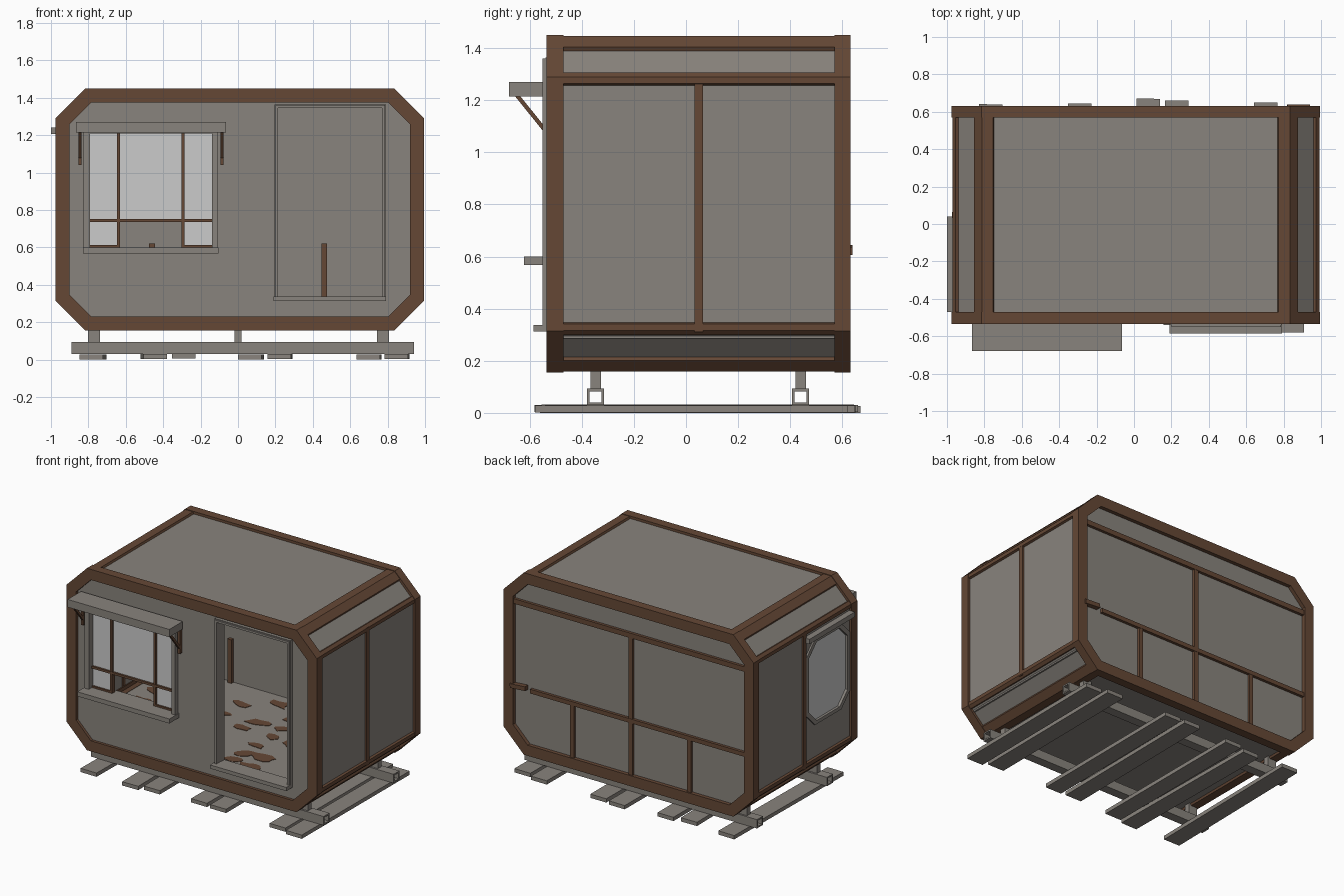
import bpy, bmesh, math, random
from mathutils import Matrix, Vector

if "Cube" in bpy.data.objects:
    bpy.data.objects.remove(bpy.data.objects["Cube"])

random.seed(4)


def material(name, rgb):
    m = bpy.data.materials.new(name)
    m.diffuse_color = (*rgb, 1)
    m.use_nodes = True
    m.node_tree.nodes["Principled BSDF"].inputs["Base Color"].default_value = m.diffuse_color
    return m


GREY = material("weathered grey", (0.25, 0.23, 0.205))
RUST = material("rust brown", (0.13, 0.064, 0.036))
GLASS = material("pale glass", (0.6, 0.6, 0.6))

AXES = {  # plane of the profile -> matrix, extruded along the named axis
    'y': Matrix(((1, 0, 0), (0, 0, -1), (0, 1, 0))),
    'x': Matrix(((0, 0, 1), (1, 0, 0), (0, 1, 0))),
    'z': Matrix.Identity(3),
}


def plate(name, loops, axis, lo, hi, mat):
    """Extrude 2D loops (inner loops become holes) along an axis from lo to hi."""
    cu = bpy.data.curves.new(name, 'CURVE')
    cu.dimensions, cu.fill_mode, cu.extrude = '2D', 'BOTH', (hi - lo) / 2
    for loop in loops:
        s = cu.splines.new('POLY')
        s.points.add(len(loop) - 1)
        for p, (u, v) in zip(s.points, loop):
            p.co = (u, v, 0, 1)
        s.use_cyclic_u = True
    tmp = bpy.data.objects.new(name, cu)
    bpy.context.collection.objects.link(tmp)
    dg = bpy.context.evaluated_depsgraph_get()
    me = bpy.data.meshes.new_from_object(tmp.evaluated_get(dg))
    bpy.data.objects.remove(tmp)
    bpy.data.curves.remove(cu)
    me.transform(AXES[axis].to_4x4())
    shift = Vector([(lo + hi) / 2 if a == axis else 0 for a in 'xyz'])
    me.transform(Matrix.Translation(shift))
    return finish(name, me, mat)


def finish(name, me, mat):
    bm = bmesh.new()
    bm.from_mesh(me)
    bmesh.ops.remove_doubles(bm, verts=bm.verts, dist=1e-5)
    bmesh.ops.recalc_face_normals(bm, faces=bm.faces)
    bm.to_mesh(me)
    bm.free()
    me.name = name
    me.materials.clear()
    me.materials.append(mat)
    for p in me.polygons:
        p.use_smooth = False
        p.material_index = 0
    ob = bpy.data.objects.new(name, me)
    bpy.context.collection.objects.link(ob)
    return ob


def box(name, x, y, z, mat, rot=None):
    bm = bmesh.new()
    bmesh.ops.create_cube(bm, size=1)
    size = (x[1] - x[0], y[1] - y[0], z[1] - z[0])
    mid = Vector(((x[0] + x[1]) / 2, (y[0] + y[1]) / 2, (z[0] + z[1]) / 2))
    m = Matrix.Translation(mid) @ (rot or Matrix.Identity(4)) @ Matrix.Diagonal((*size, 1))
    bmesh.ops.transform(bm, matrix=m, verts=bm.verts)
    me = bpy.data.meshes.new(name)
    bm.to_mesh(me)
    bm.free()
    return finish(name, me, mat)


def rect(a, b, c, d):
    return [(a, c), (b, c), (b, d), (a, d)]


def octagon(x0, x1, z0, z1, c):
    return [(x0, z1 - c), (x0 + c, z1), (x1 - c, z1), (x1, z1 - c),
            (x1, z0 + c), (x1 - c, z0), (x0 + c, z0), (x0, z0 + c)]


def shell(i):  # cabin outline, inset by i
    return octagon(-.975 + i, .995 - i, .155 + i, 1.45 - i, .16 - .586 * i)


# End frames
plate("front_frame", [shell(0), shell(.075)], 'y', -.535, -.47, RUST)
plate("back_frame", [shell(0), shell(.075)], 'y', .57, .632, RUST)

# Cabin skin (left side open for the window wall), end walls, floor
plate("cabin_skin", [shell(.018) + shell(.04)[::-1]], 'y', -.5, .6, GREY)
win, door = rect(-.8, -.13, .595, 1.21), rect(.215, .77, .335, 1.345)
plate("front_wall", [shell(.03), win, door], 'y', -.515, -.485, GREY)
plate("back_wall", [shell(.03)], 'y', .585, .605, GREY)
side_win = octagon(-.44, .005, .6, 1.17, .09)
plate("left_wall", [rect(-.5, .6, .3, 1.3), side_win], 'x', -.957, -.935, GREY)
box("floor", (-.93, .95), (-.49, .59), (.285, .31), GREY)

# Beams along the eight long edges
P, Q = shell(.004), shell(.055)
for i in range(8):
    def along(j, w):
        d = Vector(P[j]) - Vector(P[i])
        return Vector(P[i]) + d.normalized() * w
    on_roof = i in (1, 2, 5, 6)
    w = .06 if on_roof else .025
    a, b = along((i - 1) % 8, w), along((i + 1) % 8, w)
    off = Vector(Q[i]) - Vector(P[i])
    loop = [tuple(v) for v in (a, Vector(P[i]), b, b + off, Vector(Q[i]), a + off)]
    plate("edge_beam", [loop], 'y', -.5, .6, RUST)

# Side posts
box("right_post", (.95, .99), (.033, .065), (.31, 1.29), RUST)
box("left_post", (-.972, -.93), (.033, .065), (.31, 1.29), RUST)

# Back wall battens, with the broken middle rail
box("back_top_rail", (-.92, .94), (.595, .625), (1.205, 1.24), RUST)
box("back_mid_rail", (-.92, .79), (.595, .625), (.6, .63), RUST)
box("back_broken_rail", (.82, .94), (.6, .64), (.61, .64), RUST,
    Matrix.Rotation(math.radians(4), 4, 'Y'))
box("back_mid_post", (-.016, .016), (.595, .623), (.2, 1.22), RUST)
for x in (-.46, .462):
    box("back_low_post", (x - .015, x + .015), (.56, .623), (.2, .62), RUST)

# Front window: casing, glass with a missing pane, bars, sill
plate("window_casing", [rect(-.825, -.11, .58, 1.23), rect(-.79, -.14, .6, 1.21)],
      'y', -.55, -.46, GREY)
plate("front_glass", [[(-.79, .6), (-.64, .6), (-.64, .74), (-.295, .74),
                       (-.295, .6), (-.14, .6), (-.14, 1.21), (-.79, 1.21)]],
      'y', -.503, -.497, GLASS)
for x in (-.638, -.295):
    box("window_bar", (x - .008, x + .008), (-.515, -.485), (.6, 1.21), RUST)
box("window_cross_bar", (-.795, -.135), (-.517, -.483), (.737, .753), RUST)
for a, b in ((-.795, -.64), (-.295, -.135)):
    box("window_bottom_bar", (a, b), (-.515, -.485), (.598, .612), RUST)
box("window_sill", (-.83, -.105), (-.622, -.5), (.568, .6), GREY)

# Awning and its braces
box("awning", (-.865, -.065), (-.68, -.53), (1.215, 1.27), GREY)
for x in (-.845, -.085):
    plate("awning_brace", [[(-.66, 1.22), (-.64, 1.22), (-.535, 1.09), (-.535, 1.065)]],
          'x', x - .008, x + .008, RUST)
    box("brace_post", (x - .008, x + .008), (-.545, -.52), (1.04, 1.22), RUST)

# Doorway
plate("door_casing", [rect(.2, .785, .32, 1.36), door], 'y', -.55, -.46, GREY)
plate("door_trim", [rect(.195, .79, .315, 1.365), rect(.205, .78, .325, 1.355)],
      'y', -.54, -.5, GREY)
box("door_sill", (.19, .79), (-.585, -.5), (.312, .338), GREY)

# Left window
plate("left_glass", [octagon(-.445, .01, .595, 1.175, .09)], 'x', -.95, -.944, GLASS)
plate("left_casing", [octagon(-.46, .025, .58, 1.19, .095), octagon(-.435, 0, .605, 1.165, .088)],
      'x', -.968, -.935, GREY)
box("left_awning", (-1.0, -.94), (-.47, .04), (1.205, 1.24), GREY)

# Rust patches on the floor
for ix in range(9):
    for iy in range(7):
        if random.random() < .35:
            continue
        cx = -.8 + ix * .2 + random.uniform(-.05, .05)
        cy = -.4 + iy * .145 + random.uniform(-.03, .03)
        t, r = random.uniform(-.5, .5), random.uniform(.06, .1)
        loop = []
        for k in range(10):
            a = k * math.tau / 10
            q = random.uniform(.65, 1.2) * r
            u, v = q * math.cos(a), .55 * q * math.sin(a)
            loop.append((cx + u * math.cos(t) - v * math.sin(t),
                         cy + u * math.sin(t) + v * math.cos(t)))
        plate("floor_rust", [loop], 'z', .309, .313, RUST)

# Skids: hollow rails, short legs and ground planks
for y in (-.347, .44):
    plate("skid_rail", [rect(y - .033, y + .033, .03, .093), rect(y - .023, y + .023, .04, .083)],
          'x', -.89, .94, GREY)
    for x, w in ((-.77, .033), (0, .02), (.775, .033)):
        box("skid_leg", (x - w, x + w), (y - .02, y + .02), (.09, .18), GREY)
for x, end in ((-.775, .64), (-.45, .62), (-.29, .645), (.07, .67), (.225, .66), (.7, .65), (.85, .62)):
    h = random.uniform(0, .005)
    box("ground_plank", (x - .063, x + .063), (end - 1.2, end), (h, .027 + h), GREY,
        Matrix.Rotation(math.radians(random.uniform(-1.5, 1.5)), 4, 'Z'))
